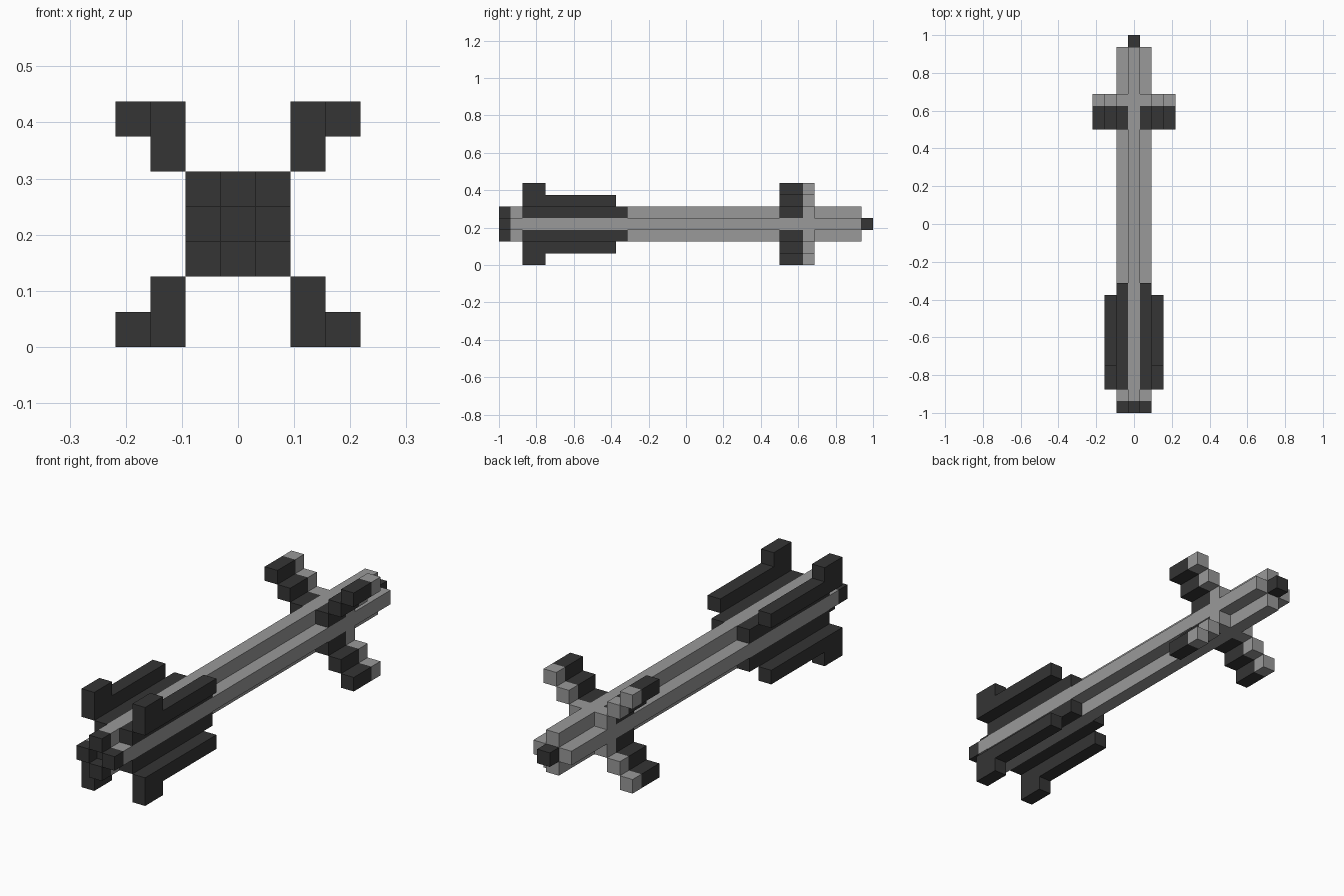
import bpy
import bmesh
from mathutils import Vector

cube = bpy.data.objects.get("Cube")
if cube:
    bpy.data.objects.remove(cube, do_unlink=True)

U = 0.0625                      # one block
AXIS_Z = 3.5 * U                # height of the body's centre line


def material(name, value):
    mat = bpy.data.materials.new(name)
    mat.use_nodes = True
    colour = (value, value, value, 1)
    mat.diffuse_color = colour
    mat.node_tree.nodes["Principled BSDF"].inputs["Base Color"].default_value = colour
    return mat


grey = material("body grey", 0.32)
dark = material("dark grey", 0.035)


def prism(name, profile, direction, mat, mirror=None):
    """Extrude a closed profile (in blocks, relative to the centre line)."""
    bm = bmesh.new()
    face = bm.faces.new([bm.verts.new(Vector(p) * U) for p in profile])
    ext = bmesh.ops.extrude_face_region(bm, geom=[face], use_keep_orig=True)
    verts = [g for g in ext["geom"] if isinstance(g, bmesh.types.BMVert)]
    bmesh.ops.translate(bm, verts=verts, vec=Vector(direction) * U)
    bmesh.ops.recalc_face_normals(bm, faces=bm.faces)
    mesh = bpy.data.meshes.new(name)
    bm.to_mesh(mesh)
    bm.free()
    mesh.materials.append(mat)
    obj = bpy.data.objects.new(name, mesh)
    obj.location.z = AXIS_Z
    bpy.context.collection.objects.link(obj)
    if mirror:
        mod = obj.modifiers.new("Mirror", "MIRROR")
        mod.use_axis = mirror
        mod.use_mirror_merge = False
    return obj


def box(name, x, y, z, mat, mirror=None):
    profile = [(x[0], y[0], z[0]), (x[1], y[0], z[0]),
               (x[1], y[0], z[1]), (x[0], y[0], z[1])]
    return prism(name, profile, (0, y[1] - y[0], 0), mat, mirror)


FOUR = (True, False, True)      # mirror left-right and up-down
a, b = 0.5, 1.5

# Body: long bar with a plus-shaped section
plus = [(a, b), (a, a), (b, a), (b, -a), (a, -a), (a, -b),
        (-a, -b), (-a, -a), (-b, -a), (-b, a), (-a, a), (-a, b)]
prism("body", [(x, -15, z) for x, z in plus], (0, 30, 0), grey)

# Nose tip
box("nose_tip", (-a, a), (15, 16), (-a, a), dark)

# Nozzle: four blocks around a recessed dark centre
box("nozzle_sides", (a, b), (-16, -15), (-a, a), dark, (True, False, False))
box("nozzle_top_bottom", (-a, a), (-16, -15), (a, b), dark, (False, False, True))
box("nozzle_centre", (-a, a), (-15.1, -15), (-a, a), dark)

# Large fins: root strip in the body corner, then a blade with a raised tip
box("fin_root", (a, b), (-14, -5), (a, b), dark, FOUR)
blade = [(-14, 1.5), (-6, 1.5), (-6, 2.5), (-12, 2.5), (-12, 3.5), (-14, 3.5)]
prism("fin_blade", [(b, y, z) for y, z in blade], (1, 0, 0), dark, FOUR)

# Small stepped fins: dark blocks with grey ends
for i, part in enumerate(("root", "middle", "tip")):
    step = (a + i, b + i)
    box(f"small_fin_{part}", step, (8, 10), step, dark, FOUR)
    box(f"small_fin_{part}_end", step, (10, 11), step, grey, FOUR)
